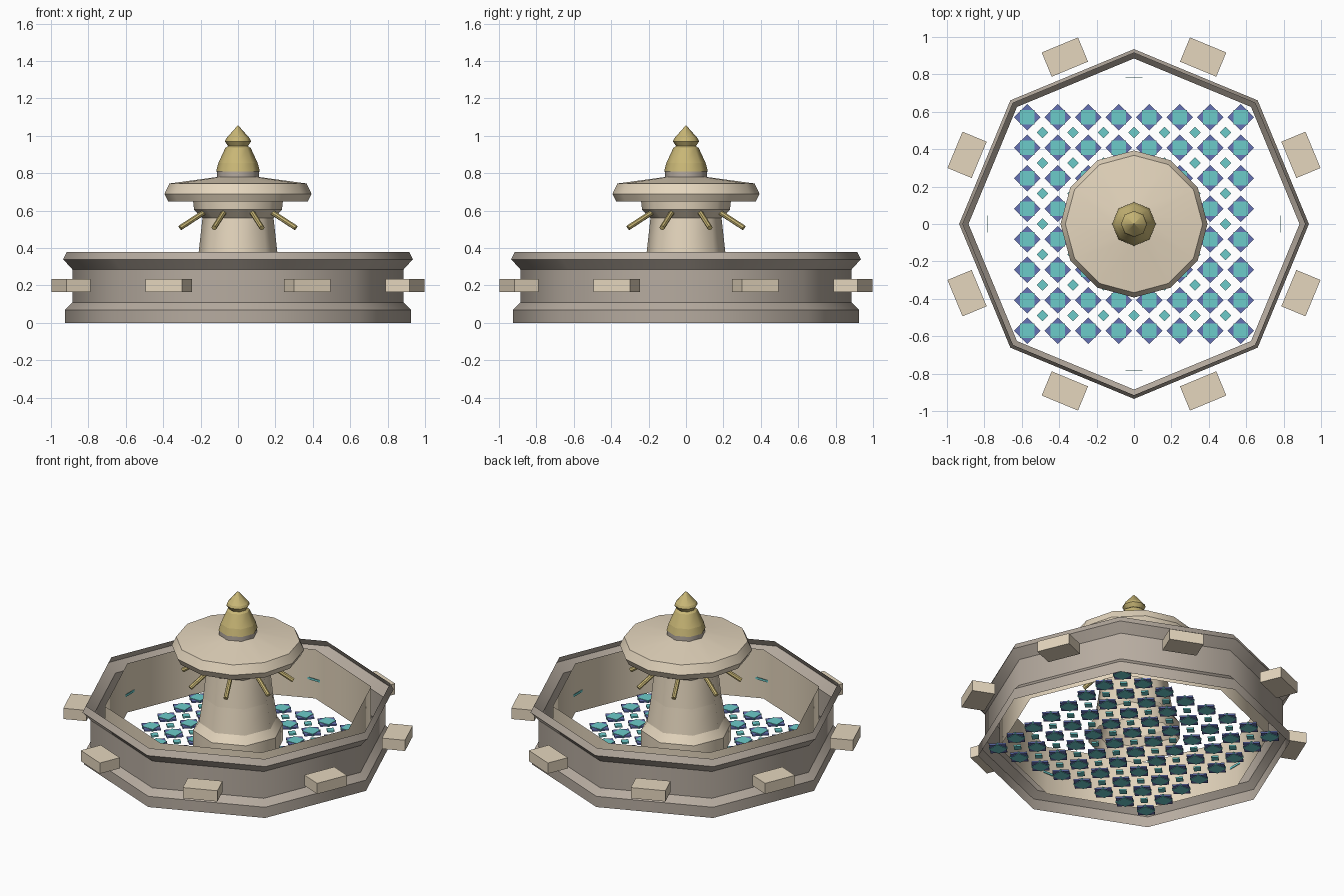
import bpy, bmesh, math
from mathutils import Vector

if "Cube" in bpy.data.objects:
    bpy.data.objects.remove(bpy.data.objects["Cube"], do_unlink=True)


def material(name, rgb):
    m = bpy.data.materials.new(name)
    m.use_nodes = True
    m.diffuse_color = (*rgb, 1)
    m.node_tree.nodes["Principled BSDF"].inputs["Base Color"].default_value = (*rgb, 1)
    return m


STONE = material("grey stone", (0.47, 0.41, 0.35))
PALE = material("pale stone", (0.78, 0.67, 0.51))
GOLD = material("aged gold", (0.58, 0.47, 0.18))
TEAL = material("teal glaze", (0.15, 0.60, 0.59))
BLUE = material("violet blue glaze", (0.13, 0.17, 0.46))


def finish(bm, name, mat):
    me = bpy.data.meshes.new(name)
    bm.to_mesh(me)
    bm.free()
    me.materials.append(mat)
    ob = bpy.data.objects.new(name, me)
    bpy.context.collection.objects.link(ob)
    return ob


def lathe(name, profile, sides, mat, caps="both", inward=False):
    """Turn a bottom-to-top (radius, height) profile; smooth around, sharp at each ring."""
    bm = bmesh.new()
    rings = []
    for r, z in profile:
        angles = [math.tau * i / sides for i in range(sides)]
        rings.append([bm.verts.new((r * math.cos(a), r * math.sin(a), z)) for a in angles])
    for low, high in zip(rings, rings[1:]):
        for i in range(sides):
            j = (i + 1) % sides
            bm.faces.new((low[i], low[j], high[j], high[i])).smooth = True
    if caps == "both":
        bm.faces.new(rings[0][::-1])
    if caps != "none":
        bm.faces.new(rings[-1])
    for ring in rings:
        for i in range(sides):
            bm.edges.get((ring[i - 1], ring[i])).smooth = False
    if inward:
        bmesh.ops.reverse_faces(bm, faces=bm.faces[:])
    return finish(bm, name, mat)


def tiles(name, centres, radius, sides, turn, low, high, mat):
    """Flat prisms set out on a list of centres."""
    bm = bmesh.new()
    for x, y in centres:
        ring = [bm.verts.new((x + radius * math.cos(turn + math.tau * i / sides),
                              y + radius * math.sin(turn + math.tau * i / sides), low))
                for i in range(sides)]
        base = bm.faces.new(ring)
        top = bmesh.ops.extrude_face_region(bm, geom=[base])["geom"]
        bmesh.ops.translate(bm, vec=(0, 0, high - low),
                            verts=[v for v in top if isinstance(v, bmesh.types.BMVert)])
    bmesh.ops.recalc_face_normals(bm, faces=bm.faces[:])
    return finish(bm, name, mat)


def radial_box(name, size, radius, z, angle, mat):
    """Box of (radial, tangential, vertical) size, turned to face the centre."""
    bm = bmesh.new()
    bmesh.ops.create_cube(bm, size=1)
    bmesh.ops.scale(bm, vec=size, verts=bm.verts[:])
    box = finish(bm, name, mat)
    box.location = (radius * math.cos(angle), radius * math.sin(angle), z)
    box.rotation_euler.z = angle


# Basin: open outer shell and a vertical inner lining
lathe("basin_wall", [(0.925, 0), (0.925, 0.07), (0.885, 0.11), (0.885, 0.285),
                     (0.935, 0.34), (0.915, 0.38)], 8, STONE, caps="none")
lathe("basin_lining", [(0.80, 0.05), (0.80, 0.37)], 8, PALE, caps="none", inward=True)

# Mosaic floor: teal squares over blue diamonds, small diamonds between
STEP = 0.163
grid = [(i - 3.5) * STEP for i in range(8)]
gaps = [(i - 3) * STEP for i in range(7)]
big = [(x, y) for x in grid for y in grid]
small = [(x, y) for x in gaps for y in gaps]
tiles("mosaic_diamonds", big, 0.07, 4, 0, 0.044, 0.054, BLUE)
tiles("mosaic_squares", big, 0.054, 4, math.pi / 4, 0.041, 0.057, TEAL)
tiles("mosaic_small_diamonds", small, 0.03, 4, 0, 0.044, 0.054, TEAL)

# Stone blocks around the basin, thin glazed inlays inside it
for k in range(8):
    radial_box(f"stone_block_{k + 1}", (0.14, 0.21, 0.07), 0.966, 0.2,
               math.tau * (k + 0.5) / 8, PALE)
for k in range(4):
    radial_box(f"lining_inlay_{k + 1}", (0.004, 0.09, 0.014), 0.782, 0.18,
               math.tau * k / 4, TEAL)

# Pedestal (hollow underneath) and upper bowl
lathe("pedestal", [(0.27, 0.06), (0.27, 0.17), (0.235, 0.22), (0.21, 0.38), (0.19, 0.56),
                   (0.235, 0.605), (0.24, 0.65)], 8, PALE, caps="top")
lathe("upper_bowl", [(0.373, 0.65), (0.393, 0.69), (0.367, 0.745), (0.11, 0.78)], 12, PALE)
lathe("finial_neck", [(0.113, 0.775), (0.113, 0.815)], 8, STONE)
lathe("finial", [(0.117, 0.81), (0.105, 0.855), (0.068, 0.935), (0.053, 0.945),
                 (0.07, 0.97), (0.064, 0.985), (0.002, 1.055)], 8, GOLD)

# Spouts
for k in range(8):
    a = math.tau * (k + 0.5) / 8
    out = Vector((math.cos(a), math.sin(a), 0))
    start, end = out * 0.19 + Vector((0, 0, 0.595)), out * 0.335 + Vector((0, 0, 0.508))
    bm = bmesh.new()
    bmesh.ops.create_cone(bm, cap_ends=True, segments=8, radius1=0.014, radius2=0.014,
                          depth=(end - start).length)
    spout = finish(bm, f"spout_{k + 1}", GOLD)
    spout.location = (start + end) / 2
    spout.rotation_euler = (end - start).to_track_quat('Z', 'Y').to_euler()
